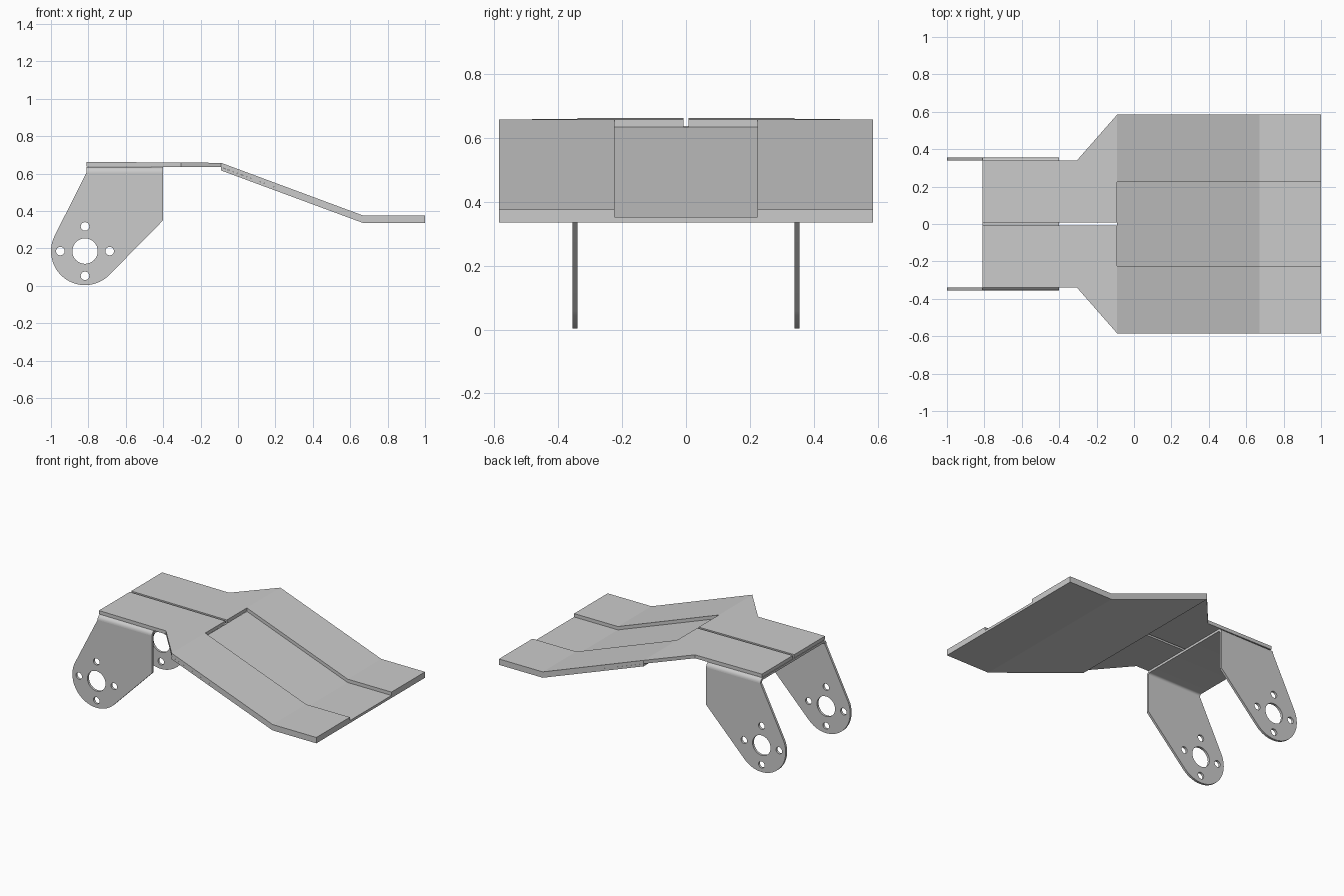
import bpy, bmesh, math
from mathutils import Matrix, Vector

if "Cube" in bpy.data.objects:
    bpy.data.objects.remove(bpy.data.objects["Cube"])

T = 0.016          # bracket sheet thickness
X0, X1 = -0.81, -0.40


def finish(bm, name, smooth=False):
    bmesh.ops.remove_doubles(bm, verts=bm.verts, dist=1e-5)
    bmesh.ops.recalc_face_normals(bm, faces=bm.faces)
    me = bpy.data.meshes.new(name)
    bm.to_mesh(me)
    bm.free()
    ob = bpy.data.objects.new(name, me)
    bpy.context.collection.objects.link(ob)
    if smooth:
        bpy.ops.object.select_all(action='DESELECT')
        ob.select_set(True)
        bpy.context.view_layer.objects.active = ob
        bpy.ops.object.shade_smooth_by_angle(angle=math.radians(30))
    return ob


def extruded(name, points, faces, offset, smooth=False):
    """Sheet of faces thickened along an offset vector."""
    bm = bmesh.new()
    vs = [bm.verts.new(p) for p in points]
    fs = [bm.faces.new([vs[i] for i in f]) for f in faces]
    geo = bmesh.ops.extrude_face_region(bm, geom=fs, use_keep_orig=True)
    bmesh.ops.translate(bm, vec=offset,
                        verts=[g for g in geo['geom'] if isinstance(g, bmesh.types.BMVert)])
    return finish(bm, name, smooth)


# lower ramp plate, full width
W = 0.585
ramp = [(-0.09, 0.633), (0.67, 0.352), (1.0, 0.352)]
pts = [(x, y, z) for x, z in ramp for y in (-W, W)]
extruded("ramp_plate", pts, [(0, 1, 3, 2), (2, 3, 5, 4)], (0, 0, -0.017))

# upper plate halves: deck, flare and raised side rail
for side, s in (("left", 1), ("right", -1)):
    outline = [(-0.81, 0.008, 0.662), (-0.09, 0.008, 0.657), (-0.09, 0.224, 0.657),
               (-0.09, W, 0.657), (-0.305, 0.34, 0.6585), (-0.81, 0.34, 0.662),
               (0.67, 0.224, 0.375), (0.67, W, 0.375), (1.0, 0.224, 0.375), (1.0, W, 0.375)]
    extruded("upper_plate_" + side, [(x, y * s, z) for x, y, z in outline],
             [(0, 1, 2, 3, 4, 5), (2, 6, 7, 3), (6, 8, 9, 7)], (0, 0, -0.0235))

# bracket web with rounded bends, as a U section along x
YO, ZT, R, N = 0.355, 0.636, 0.032, 8


def bend(r):
    half = []
    for i in range(N + 1):
        a = math.pi / 2 * i / N
        half.append((YO - R + r * math.cos(a), ZT - R + r * math.sin(a)))
    return half + [(-y, z) for y, z in reversed(half)]


outer, inner = bend(R), bend(R - T)
n = len(outer)
pts = [(X0, y, z) for y, z in outer + inner]
extruded("bracket_web", pts, [(i, i + 1, n + i + 1, n + i) for i in range(n - 1)],
         (X1 - X0, 0, 0), True)

# bracket cheeks with shaft hole and four bolt holes
CX, CZ, CR = -0.818, 0.185, 0.182


def arc(cx, cz, r, a0, a1, steps):
    return [(cx + r * math.cos(math.radians(a0 + (a1 - a0) * i / steps)),
             cz + r * math.sin(math.radians(a0 + (a1 - a0) * i / steps)))
            for i in range(steps + 1)]


loops = [arc(CX, CZ, CR, 153, 315.5, 24) + [(X1, 0.35), (X1, ZT - R), (X0, ZT - R)],
         arc(CX, CZ, 0.068, 0, 360, 32)[:-1]]
for k in range(4):
    a = k * math.pi / 2
    loops.append(arc(CX + 0.132 * math.cos(a), CZ + 0.132 * math.sin(a), 0.023, 0, 360, 16)[:-1])

for side, s in (("left", 1), ("right", -1)):
    cu = bpy.data.curves.new("cheek_outline", 'CURVE')
    cu.dimensions = '2D'
    cu.fill_mode = 'BOTH'
    cu.extrude = T / 2
    for loop in loops:
        sp = cu.splines.new('POLY')
        sp.points.add(len(loop) - 1)
        for p, (x, z) in zip(sp.points, loop):
            p.co = (x, z, 0, 1)
        sp.use_cyclic_u = True
    tmp = bpy.data.objects.new("cheek_outline", cu)
    bpy.context.collection.objects.link(tmp)
    dg = bpy.context.evaluated_depsgraph_get()
    me = bpy.data.meshes.new_from_object(tmp.evaluated_get(dg))
    bm = bmesh.new()
    bm.from_mesh(me)
    bpy.data.objects.remove(tmp)
    bpy.data.meshes.remove(me)
    bm.transform(Matrix.Translation((0, s * (YO - T / 2), 0)) @ Matrix.Rotation(math.pi / 2, 4, 'X'))
    finish(bm, "bracket_cheek_" + side, True)
